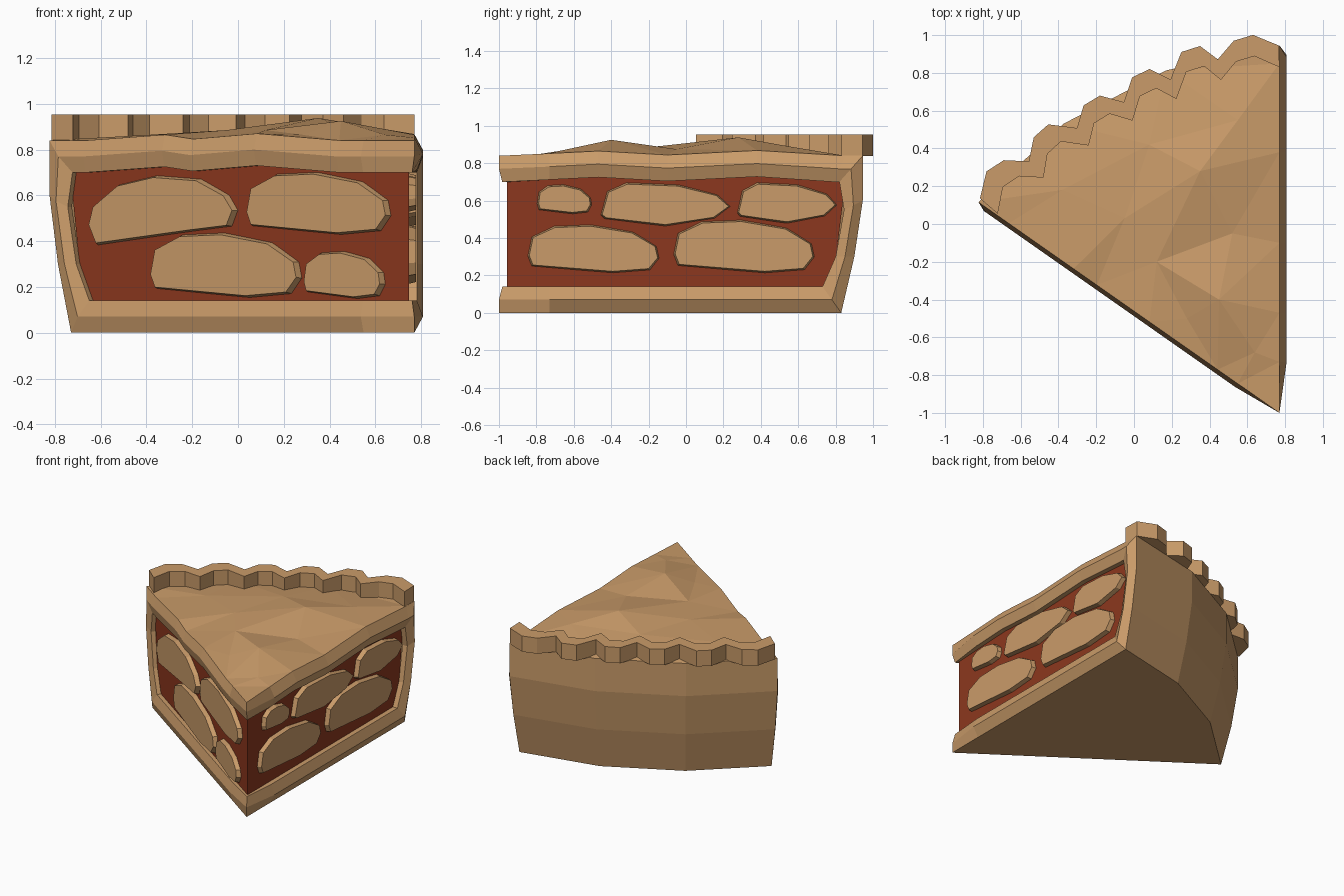
import bpy, bmesh, math
from mathutils import Vector
from mathutils.geometry import delaunay_2d_cdt

if "Cube" in bpy.data.objects:
    bpy.data.objects.remove(bpy.data.objects["Cube"])

TX, TY = 0.77, -1.0          # tip of the slice
A0, SPAN = 90.0, 55.0        # wedge start angle and opening
BIS = A0 + SPAN / 2


def material(name, col):
    m = bpy.data.materials.new(name)
    m.diffuse_color = (*col, 1)
    m.use_nodes = True
    m.node_tree.nodes["Principled BSDF"].inputs["Base Color"].default_value = m.diffuse_color
    return m


TAN = material("baked_tan", (0.59, 0.33, 0.142))
RED = material("filling_red", (0.265, 0.039, 0.013))


def polar(deg, r, z):
    a = math.radians(deg)
    return Vector((TX + r * math.cos(a), TY + r * math.sin(a), z))


def on_cut(side, u, z, out):
    """Point on a cut face: side 0 = right, 1 = left."""
    p = polar(A0 + SPAN * side, u, z)
    n = math.radians(A0 + SPAN + 90 if side else A0 - 90)
    return p + Vector((math.cos(n), math.sin(n), 0)) * out


def finish(bm, name, mat):
    bmesh.ops.remove_doubles(bm, verts=bm.verts, dist=0.0005)
    bmesh.ops.recalc_face_normals(bm, faces=bm.faces)
    me = bpy.data.meshes.new(name)
    bm.to_mesh(me)
    bm.free()
    me.materials.append(mat)
    ob = bpy.data.objects.new(name, me)
    bpy.context.collection.objects.link(ob)
    return ob


def face(bm, pts):
    return bm.faces.new([bm.verts.new(p) for p in pts])


def prism(name, base, top, mat):
    bm = bmesh.new()
    n = len(base)
    face(bm, base[::-1])
    face(bm, top)
    for i in range(n):
        j = (i + 1) % n
        face(bm, [base[i], base[j], top[j], top[i]])
    return finish(bm, name, mat)


# ---- crust shell: raised rims on both cuts, base, back wall, bumpy lid ----
bm = bmesh.new()
WALL = [(1.83, 0), (1.90, 0.30), (1.945, 0.60), (1.945, 0.84)]   # outer radius, height
INNER = [(1.73, 0.14), (1.80, 0.30), (1.845, 0.55), (1.82, 0.70)]
WAVES = [[(1.85, 0), (1.38, 0.028), (0.90, 0.004), (0.53, 0.025), (0.27, 0.012)],
         [(1.75, 0), (1.33, 0.025), (1.18, 0.006), (0.84, 0.03), (0.40, 0), (0.27, 0)]]
RIDGE = [(0.038, 0.012), (0.022, 0.004)]
rim_tops = []
for side in (0, 1):
    path = [((0, 0), (0, 0.14)), ((0.27, 0), (0.27, 0.14))]
    path += list(zip(WALL, INNER))
    path += [((u, 0.84 + w), (min(u, 1.79), 0.70 + w)) for u, w in WAVES[side]]
    path += [((0, 0.84), (0, 0.70))]
    rows = []
    for (au, az), (cu, cz) in path:
        if au == 0:      # both rims meet at the tip
            rows.append([polar(BIS, 0, az), polar(BIS, 0, (az + cz) / 2),
                         polar(BIS, 0.02, cz), polar(BIS, 0.054, cz)])
        else:
            rows.append([on_cut(side, au, az, 0),
                         on_cut(side, (au + cu) / 2, (az + cz) / 2, RIDGE[side][0]),
                         on_cut(side, cu, cz, RIDGE[side][1]),
                         on_cut(side, cu, cz, -0.027)])
    for a, b in zip(rows, rows[1:]):
        for k in range(3):
            face(bm, [a[k], b[k], b[k + 1], a[k + 1]])
    rim_tops.append([r[0] for r in rows[5:]])

SEG = 3
arcs = [[polar(A0 + SPAN * i / SEG, r * (1 if i in (0, SEG) else 0.982), z)
         for i in range(SEG + 1)] for r, z in WALL]
for lo, hi in zip(arcs, arcs[1:]):
    for i in range(SEG):
        face(bm, [lo[i], lo[i + 1], hi[i + 1], hi[i]])
face(bm, [polar(BIS, 0, 0)] + arcs[0])

# lid: rim outline plus a few lumps, triangulated
outline = rim_tops[0][::-1] + arcs[-1][1:-1] + rim_tops[1][:-1]
lumps = [(0.35, 0.28, 0.938), (-0.05, 0.03, 0.885), (0.12, -0.20, 0.885),
         (0.45, -0.40, 0.925), (0.52, -0.05, 0.875), (0.08, 0.42, 0.89),
         (-0.38, 0.18, 0.865), (0.55, 0.55, 0.89), (0.64, -0.68, 0.865), (0.28, -0.5, 0.865)]
pts = outline + [Vector(p) for p in lumps]
res = delaunay_2d_cdt([p.xy for p in pts], [], [list(range(len(outline)))], 1, 1e-5)
heights = [pts[o[0]].z if o else 0.85 for o in res[3]]
for f in res[2]:
    face(bm, [(res[0][i].x, res[0][i].y, heights[i]) for i in f])
finish(bm, "crust", TAN)

# ---- filling wedge ----
ends = [[polar(BIS, 0.048, z), on_cut(0, r, z, -0.025), on_cut(1, r, z, -0.025)]
        for r, z in ((1.78, 0.11), (1.86, 0.77))]
prism("filling", ends[0], ends[1], RED)

# ---- scalloped crimped edge: each scallop rises, holds, then dips ----
# start angle, start radius, crest radius, dip radius
SCALLOPS = [(143.6, 1.95, 2.005, 1.88), (131.7, 1.955, 1.957, 1.85),
            (122.5, 1.93, 1.93, 1.84), (113.7, 1.94, 1.946, 1.857),
            (105.2, 1.98, 1.987, 1.90), (97.0, 1.985, 2.006, 1.945)]
outer = [(144.4, 1.95)]
for i, (a, r0, r1, r2) in enumerate(SCALLOPS):
    nxt = SCALLOPS[i + 1][0] if i < 5 else 87.2
    if i == 0:
        outer += [(140.5, 2.01), (137.5, 1.98), (134.9, r2)]
    else:
        outer += [(a, r0), (a - 3, r1), (nxt + 2.9, r2)]


def inset(a, r):
    """Matching inner point, stepped in parallel to the middle of the arc."""
    x, y = polar(a, r, 0).xy
    k = (a - A0) / SPAN
    d = Vector((0.095 * k, -0.115 + 0.035 * k))
    return Vector((x, y)) + d


top_o = [polar(*p, 0).xy for p in outer]
top_i = [inset(*p) for p in outer]
top_i[-1].x = TX
bm = bmesh.new()
Z0, Z1 = 0.838, 0.953


def wall(p, q):
    face(bm, [(*p, Z0), (*q, Z0), (*q, Z1), (*p, Z1)])


n = len(outer)
for i in range(n - 1):
    for z in (Z0, Z1):
        face(bm, [(*p, z) for p in (top_o[i], top_o[i + 1], top_i[i + 1], top_i[i])])
    wall(top_o[i], top_o[i + 1])
    wall(top_i[i], top_i[i + 1])
for i in (0, n - 1):
    wall(top_o[i], top_i[i])
finish(bm, "crimped_edge", TAN)

# ---- fruit chunks set into the cut faces ----
PLAIN = [(0, 0.35), (0.03, 0.75), (0.2, 0.97), (0.48, 1), (0.8, 0.85),
         (0.98, 0.55), (1, 0.3), (0.93, 0.06), (0.65, 0), (0.03, 0.14)]
SLANT = [(0, 0.28), (0.03, 0.55), (0.2, 0.87), (0.45, 1), (0.75, 0.95),
         (0.94, 0.72), (1, 0.5), (0.96, 0.27), (0.7, 0.2), (0.05, 0)]
ROUND = [(0, 0.25), (0.05, 0.8), (0.2, 1), (0.6, 0.95), (0.9, 0.72),
         (1, 0.45), (0.88, 0.18), (0.5, 0), (0.03, 0.17)]
# side, from, to (as read along y or x), bottom, top, outline
CHUNKS = [(0, -0.80, -0.50, 0.525, 0.69, PLAIN), (0, -0.46, 0.24, 0.46, 0.70, ROUND),
          (0, 0.27, 0.81, 0.475, 0.70, ROUND), (0, -0.85, -0.14, 0.21, 0.475, PLAIN),
          (0, -0.07, 0.69, 0.21, 0.50, PLAIN),
          (1, -0.66, -0.01, 0.38, 0.69, SLANT), (1, 0.03, 0.66, 0.425, 0.705, PLAIN),
          (1, -0.39, 0.27, 0.15, 0.44, PLAIN), (1, 0.28, 0.635, 0.145, 0.36, PLAIN)]
for k, (side, a, b, z0, z1, shape) in enumerate(CHUNKS):
    def ring(shrink, out):
        res = []
        for s, t in shape:
            h = a + (b - a) * s + shrink * (1 - 2 * s)
            u = (TX - h) / math.cos(math.radians(35)) if side else h - TY
            res.append(on_cut(side, u, z0 + (z1 - z0) * t + shrink * (1 - 2 * t), out))
        return res
    prism(f"fruit_chunk_{k + 1}", ring(0, -0.04), ring(0.012, 0.008), TAN)
